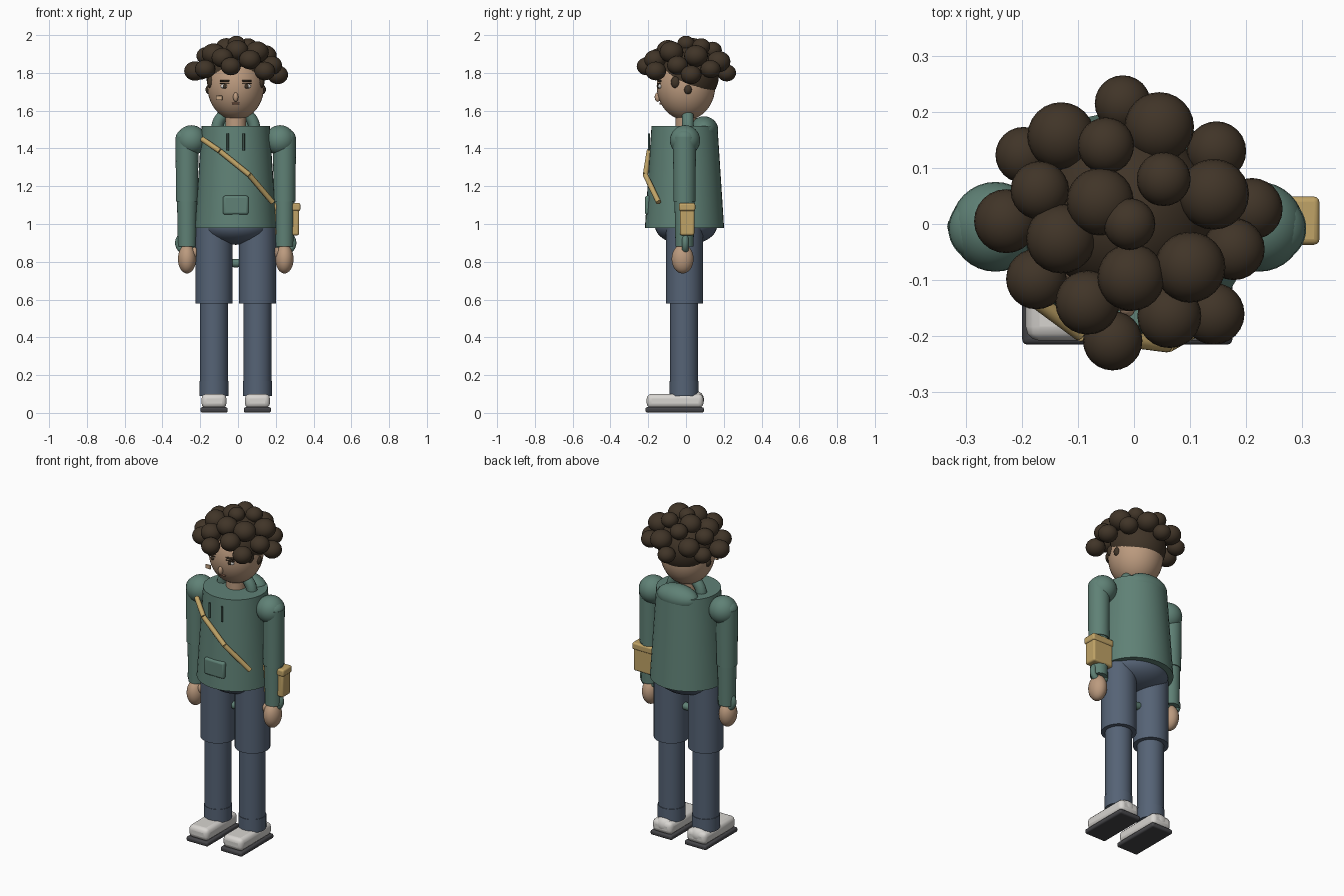
import bpy
from math import pi
from mathutils import Vector

cube = bpy.data.objects.get("Cube")
if cube:
    bpy.data.objects.remove(cube, do_unlink=True)

CX = -0.012  # body centre line


def material(name, r, g, b):
    m = bpy.data.materials.new(name)
    m.use_nodes = True
    m.diffuse_color = (r, g, b, 1)
    m.node_tree.nodes["Principled BSDF"].inputs["Base Color"].default_value = (r, g, b, 1)
    return m


GREEN = material("jacket green", 0.115, 0.22, 0.18)
DARK = material("cord dark green", 0.045, 0.08, 0.065)
DENIM = material("denim blue", 0.092, 0.125, 0.18)
SKIN = material("skin", 0.50, 0.325, 0.21)
HAIR = material("hair brown", 0.052, 0.035, 0.021)
TAN = material("canvas tan", 0.53, 0.37, 0.135)
WHITE = material("shoe white", 0.68, 0.66, 0.63)
SOLE = material("sole grey", 0.06, 0.06, 0.066)
LIP = material("lip", 0.33, 0.17, 0.11)
PATCH = material("bandage", 0.58, 0.39, 0.24)


def finish(name, mat):
    ob = bpy.context.object
    ob.name = name
    ob.data.materials.append(mat)
    bpy.ops.object.shade_smooth_by_angle(angle=0.6)
    return ob


def ball(name, loc, size, mat, seg=32):
    bpy.ops.mesh.primitive_uv_sphere_add(segments=seg, ring_count=seg // 2, location=loc)
    bpy.context.object.scale = size
    return finish(name, mat)


def tube(name, x, y, z0, z1, r0, r1, mat, flat=1):
    bpy.ops.mesh.primitive_cone_add(vertices=40, radius1=r0, radius2=r1, depth=z1 - z0,
                                    location=(x, y, (z0 + z1) / 2))
    bpy.context.object.scale.y = flat
    return finish(name, mat)


def box(name, loc, size, mat, bevel=0):
    bpy.ops.mesh.primitive_cube_add(size=1, location=loc)
    ob = bpy.context.object
    ob.scale = size
    bpy.ops.object.transform_apply(location=False, rotation=False, scale=True)
    if bevel:
        mod = ob.modifiers.new("Bevel", "BEVEL")
        mod.width, mod.segments = bevel, 3
    return finish(name, mat)


def ring(name, loc, major, minor, mat):
    bpy.ops.mesh.primitive_torus_add(location=loc, rotation=(pi / 2, 0, 0), major_radius=major,
                                     minor_radius=minor, major_segments=40, minor_segments=14)
    return finish(name, mat)


# Torso, hood and trims
tube("jacket_body", CX, -0.008, 0.98, 1.52, 0.216, 0.18, GREEN, 0.97)
ring("jacket_hem", (CX, 0, 0.98), 0.188, 0.022, GREEN)
ring("collar_ring", (CX, 0.01, 1.5), 0.1, 0.031, GREEN)
ball("hood", (CX, 0.095, 1.5), (0.13, 0.075, 0.07), GREEN)
box("front_pocket", (CX, -0.2, 1.1), (0.135, 0.035, 0.1), GREEN, 0.012)
for s, side in ((-1, "right"), (1, "left")):
    tube(side + "_cord", CX + s * 0.042, -0.196, 1.39, 1.48, 0.006, 0.006, DARK)
ball("hips", (CX, 0, 0.99), (0.19, 0.165, 0.1), DENIM)

# Limbs
for s, side in ((-1, "right"), (1, "left")):
    leg, arm = CX + s * 0.115, CX + s * 0.258
    tube(side + "_thigh", leg, -0.008, 0.58, 1.0, 0.098, 0.098, DENIM)
    tube(side + "_shin", leg, -0.01, 0.1, 0.6, 0.074, 0.074, DENIM)
    tube(side + "_trouser_cuff", leg, -0.01, 0.09, 0.17, 0.077, 0.077, DENIM)
    box(side + "_sole", (leg, -0.06, 0.016), (0.145, 0.31, 0.028), SOLE, 0.01)
    box(side + "_shoe", (leg, -0.058, 0.063), (0.132, 0.3, 0.075), WHITE, 0.025)
    ball(side + "_heel", (leg, 0.055, 0.07), (0.055, 0.04, 0.045), WHITE)
    ball(side + "_shoulder", (CX + s * 0.235, -0.005, 1.443), (0.08, 0.08, 0.08), GREEN)
    tube(side + "_upper_sleeve", arm, -0.008, 1.12, 1.46, 0.058, 0.061, GREEN)
    ball(side + "_sleeve_top", (arm, -0.008, 1.455), (0.06, 0.06, 0.05), GREEN)
    tube(side + "_lower_sleeve", arm, -0.008, 0.88, 1.13, 0.048, 0.053, GREEN)
    ring(side + "_wrist_ring", (arm, -0.004, 0.9), 0.045, 0.018, GREEN)
    ball(side + "_hand", (arm, -0.018, 0.815), (0.048, 0.058, 0.077), SKIN)
    ball(side + "_thumb", (arm - s * 0.04, -0.03, 0.85), (0.016, 0.018, 0.028), SKIN, 16)

# Bag and strap
box("bag", (0.256, 0.006, 1.015), (0.135, 0.076, 0.15), TAN, 0.01)
box("bag_flap", (0.258, 0.006, 1.09), (0.145, 0.086, 0.042), TAN, 0.01)
path = [(-0.19, -0.125, 1.45), (-0.095, -0.195, 1.385), (0.06, -0.215, 1.26), (0.183, -0.145, 1.115)]
for i, (a, b) in enumerate(zip(path, path[1:])):
    a, b = Vector(a), Vector(b)
    bpy.ops.mesh.primitive_cylinder_add(vertices=16, radius=0.014, depth=(b - a).length,
                                        location=(a + b) / 2,
                                        rotation=(b - a).to_track_quat("Z", "Y").to_euler())
    finish(f"strap_{i + 1}", TAN)

# Head and face
tube("neck", CX, 0, 1.49, 1.62, 0.055, 0.055, SKIN)
ball("head", (CX, 0, 1.73), (0.15, 0.155, 0.18), SKIN, 40)
ball("nose", (CX, -0.15, 1.672), (0.014, 0.016, 0.025), SKIN, 16)
box("mouth", (CX, -0.133, 1.638), (0.042, 0.014, 0.01), LIP, 0.003)
box("cheek_bandage", (-0.1, -0.143, 1.668), (0.034, 0.009, 0.024), PATCH, 0.003)
for s, side in ((-1, "right"), (1, "left")):
    x = CX + s * 0.058
    ball(side + "_eye", (x, -0.137, 1.729), (0.023, 0.012, 0.013), WHITE, 16)
    ball(side + "_iris", (x, -0.146, 1.729), (0.011, 0.006, 0.012), HAIR, 16)
    box(side + "_eyelid", (x, -0.142, 1.743), (0.05, 0.016, 0.006), HAIR)
    box(side + "_brow", (x, -0.14, 1.757), (0.052, 0.018, 0.01), HAIR, 0.003)
    ball(side + "_sideburn", (CX + s * 0.14, 0.01, 1.712), (0.02, 0.022, 0.026), HAIR, 16)
    ball(side + "_temple_curl", (CX + s * 0.132, -0.055, 1.75), (0.02, 0.025, 0.032), HAIR, 16)

# Curly hair
ball("hair_cap", (CX, 0.02, 1.785), (0.156, 0.154, 0.155), HAIR, 40)
curls = [
    (-.02, .215, 1.8, .05), (-.13, .157, 1.85, .06), (.045, .173, 1.86, .062),
    (-.197, .123, 1.81, .05), (.147, .13, 1.82, .053), (-.05, .14, 1.92, .05),
    (.053, .08, 1.94, .048), (-.168, .06, 1.89, .052), (.142, .053, 1.89, .063),
    (.21, .027, 1.79, .055), (-.06, .04, 1.93, .06), (-.008, 0, 1.955, .046),
    (-.228, .005, 1.81, .057), (-.13, -.026, 1.9, .062), (.178, -.045, 1.84, .055),
    (-.005, -.095, 1.92, .06), (.1, -.077, 1.91, .063), (-.174, -.098, 1.82, .054),
    (-.083, -.14, 1.88, .057), (.063, -.164, 1.87, .057), (.142, -.16, 1.81, .055),
    (-.038, -.208, 1.835, .053),
]
for i, (x, y, z, r) in enumerate(curls):
    ball(f"curl_{i + 1}", (x, y, z), (r, r, r * 0.9), HAIR, 24)
